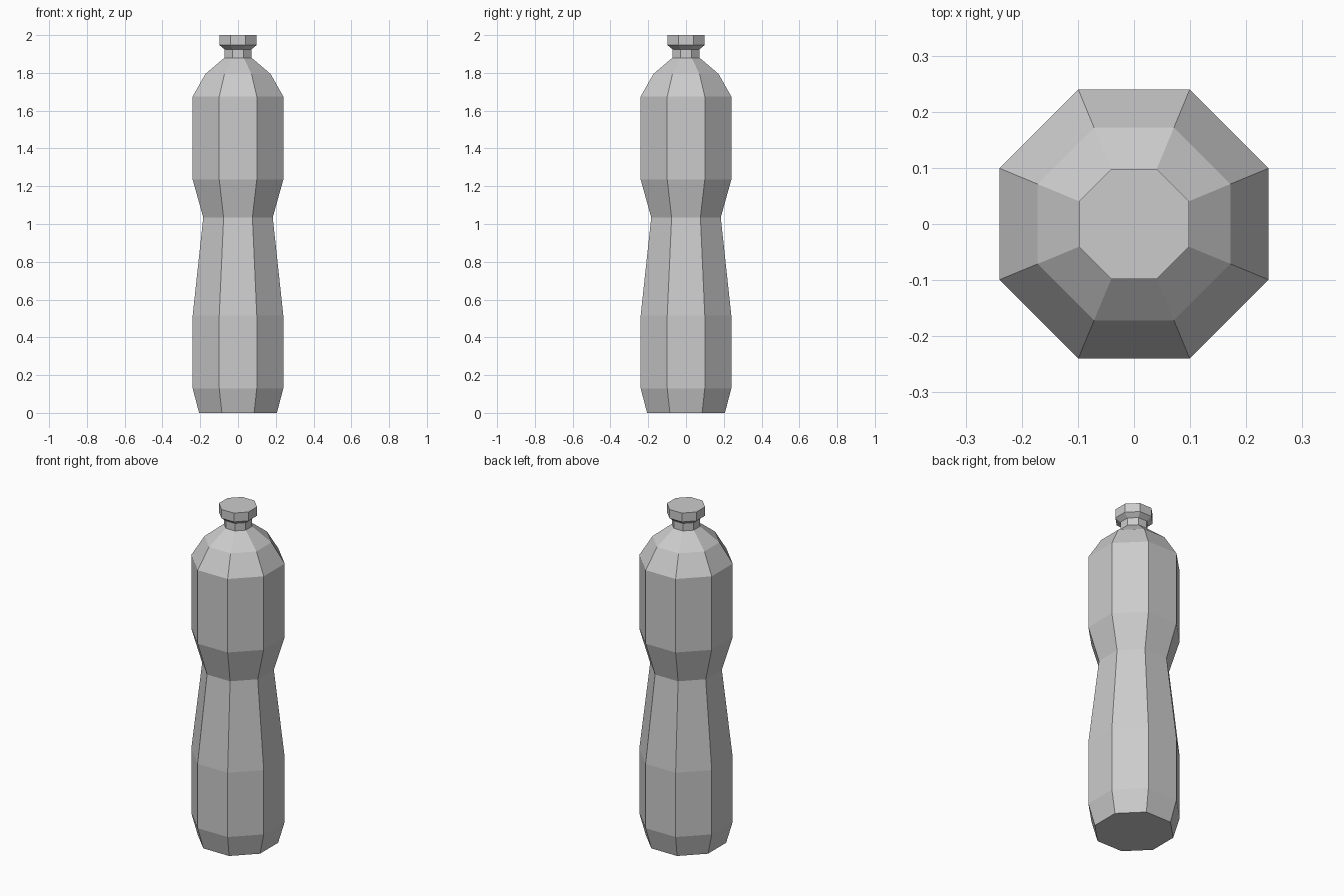
import bpy, bmesh, math

if "Cube" in bpy.data.objects:
    bpy.data.objects.remove(bpy.data.objects["Cube"])

SIDES = 8


def lathe(name, profile, close_bottom=False, close_top=False):
    """Flat-sided octagonal lathe; profile is (half width across flats, z)."""
    bm = bmesh.new()
    rings = []
    for apothem, z in profile:
        r = apothem / math.cos(math.pi / SIDES)
        angles = [(i + 0.5) * 2 * math.pi / SIDES for i in range(SIDES)]
        rings.append([bm.verts.new((r * math.cos(a), r * math.sin(a), z)) for a in angles])
    for low, high in zip(rings, rings[1:]):
        for i in range(SIDES):
            j = (i + 1) % SIDES
            bm.faces.new((low[i], low[j], high[j], high[i]))
    if close_bottom:
        bm.faces.new(rings[0][::-1])
    if close_top:
        bm.faces.new(rings[-1])
    mesh = bpy.data.meshes.new(name)
    bm.to_mesh(mesh)
    bm.free()
    obj = bpy.data.objects.new(name, mesh)
    bpy.context.collection.objects.link(obj)
    return obj


# Bottle body: tapered base, pinched waist, shoulders and neck
lathe("bottle_body", [
    (0.206, 0.0), (0.24, 0.13), (0.24, 0.515), (0.184, 1.035),
    (0.24, 1.235), (0.24, 1.675), (0.172, 1.795),
    (0.072, 1.88), (0.072, 1.925),
], close_bottom=True)

# Cap: sloped underside flaring out from the neck, flat top
lathe("bottle_cap", [(0.072, 1.925), (0.098, 1.947), (0.098, 2.0)], close_top=True)
